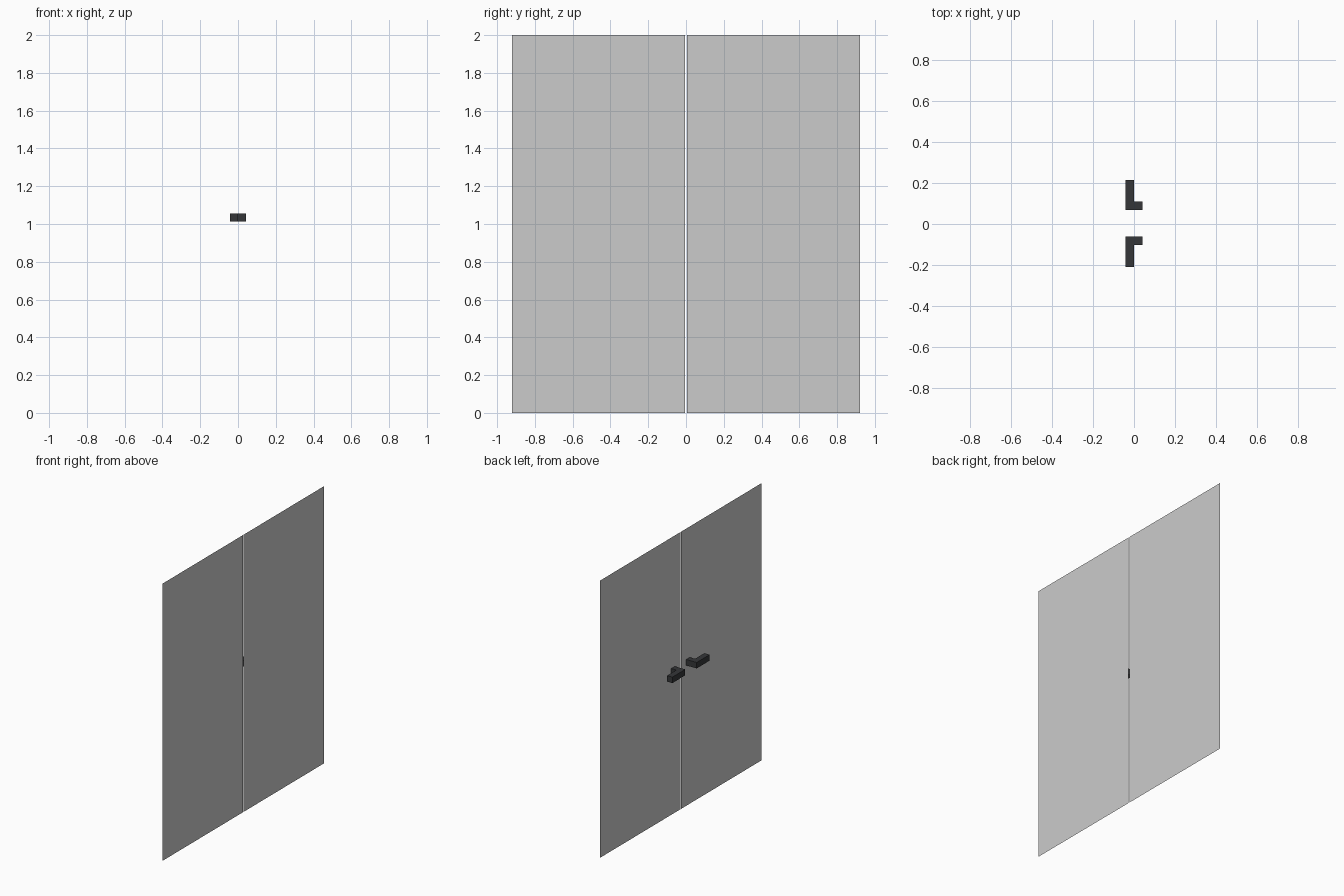
import bpy
import bmesh

if "Cube" in bpy.data.objects:
    bpy.data.objects.remove(bpy.data.objects["Cube"])

DOOR_X = 0.0415              # plane of the doors
Z0, Z1 = 1.013, 1.056        # handle height range

dark = bpy.data.materials.new("dark_metal")
dark.diffuse_color = (0.035, 0.037, 0.04, 1)
dark.use_nodes = True
dark.node_tree.nodes["Principled BSDF"].inputs["Base Color"].default_value = dark.diffuse_color


def add_object(name, bm, material=None):
    mesh = bpy.data.meshes.new(name)
    bm.to_mesh(mesh)
    bm.free()
    obj = bpy.data.objects.new(name, mesh)
    bpy.context.collection.objects.link(obj)
    if material:
        mesh.materials.append(material)
    return obj


def door(name, side):
    # thin single-sheet leaf, with a narrow gap at the middle
    bm = bmesh.new()
    a, b = side * 0.004, side * 0.92
    ring = [(a, 0), (b, 0), (b, 2), (a, 2)]
    if side < 0:
        ring.reverse()
    bm.faces.new([bm.verts.new((DOOR_X, y, z)) for y, z in ring])
    add_object(name, bm)


def handle(name, side, inner):
    # L-shaped lever: stem from the door, grip pointing outwards
    profile = [(DOOR_X, 0), (DOOR_X, 0.041), (0, 0.041), (0, 0.147),
               (-DOOR_X, 0.147), (-DOOR_X, 0)]
    bm = bmesh.new()
    face = bm.faces.new([bm.verts.new((x, side * (inner + y), Z0)) for x, y in profile])
    top = bmesh.ops.extrude_face_region(bm, geom=[face])["geom"]
    bmesh.ops.translate(bm, vec=(0, 0, Z1 - Z0),
                        verts=[g for g in top if isinstance(g, bmesh.types.BMVert)])
    # the end against the door stays open, hidden by the leaf
    ends = [f for f in bm.faces if all(abs(v.co.x - DOOR_X) < 1e-5 for v in f.verts)]
    bmesh.ops.recalc_face_normals(bm, faces=bm.faces)
    bmesh.ops.delete(bm, geom=ends, context='FACES')
    add_object(name, bm, dark)


for label, side, inner in (("left", -1, 0.062), ("right", 1, 0.068)):
    door(label + "_door", side)
    handle(label + "_door_handle", side, inner)
